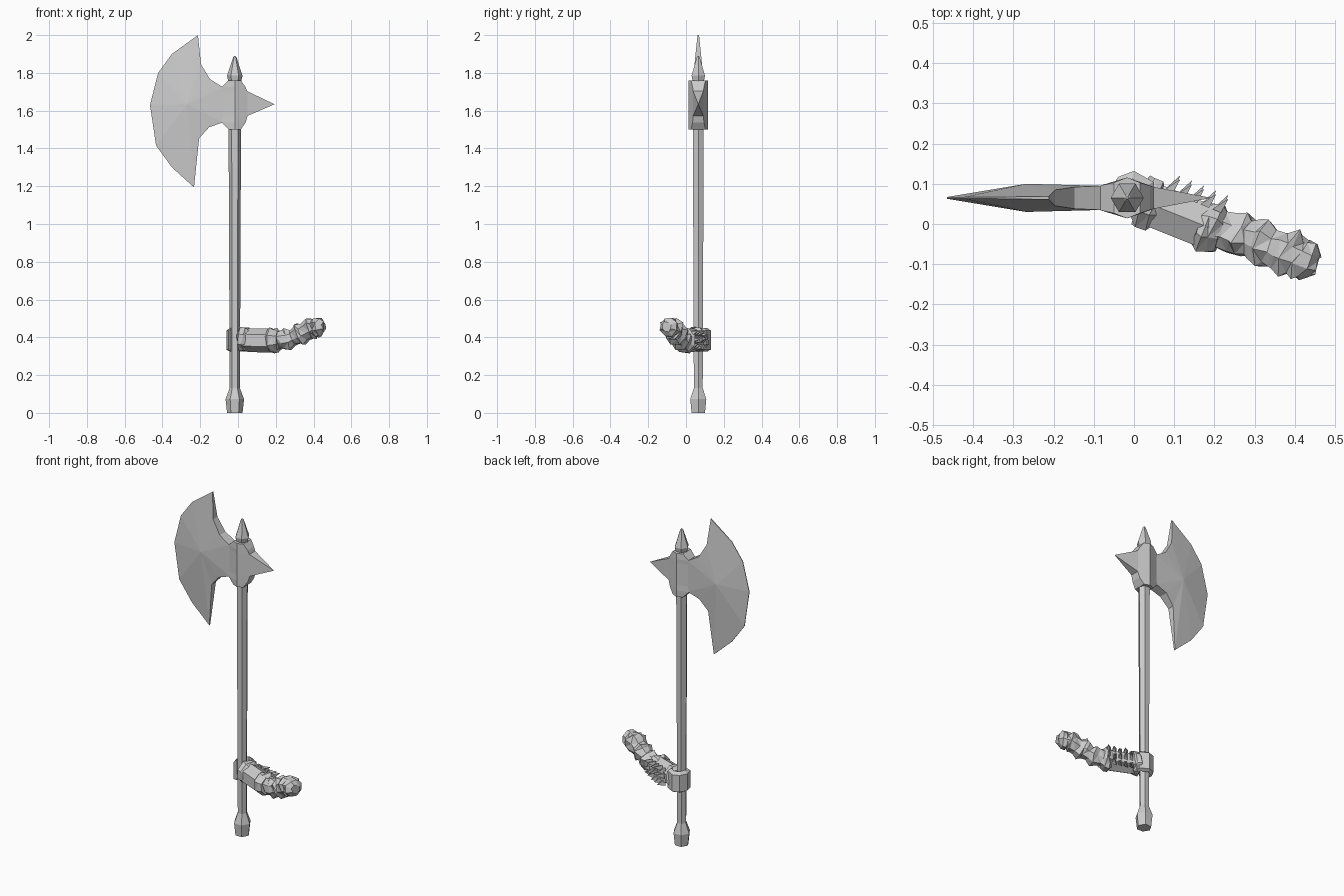
import bpy, bmesh, math, random
from mathutils import Vector

if "Cube" in bpy.data.objects:
    bpy.data.objects.remove(bpy.data.objects["Cube"])

random.seed(4)
CX, CY = -0.017, 0.065          # shaft axis


def finish(name, bm):
    bmesh.ops.recalc_face_normals(bm, faces=bm.faces)
    me = bpy.data.meshes.new(name)
    bm.to_mesh(me)
    bm.free()
    ob = bpy.data.objects.new(name, me)
    bpy.context.collection.objects.link(ob)
    return ob


def skin(bm, rings):
    """Bridge consecutive vertex loops and cap both ends."""
    loops = [[bm.verts.new(p) for p in r] for r in rings]
    n = len(loops[0])
    for a, b in zip(loops, loops[1:]):
        for i in range(n):
            j = (i + 1) % n
            bm.faces.new((a[i], a[j], b[j], b[i]))
    bm.faces.new(loops[0][::-1])
    bm.faces.new(loops[-1])


def hex_turned(name, profile):
    """Six-sided turned part on the shaft axis from (radius, z) pairs."""
    bm = bmesh.new()
    skin(bm, [[(CX + r * math.cos(i * math.pi / 3), CY + r * math.sin(i * math.pi / 3), z)
               for i in range(6)] for r, z in profile])
    return finish(name, bm)


def limb(name, stations, sides, jitter=0.0, shift=0.0):
    """Tube through (x, y, z, radius) stations with optional ragged surface."""
    bm = bmesh.new()
    rings = []
    pts = [Vector(s[:3]) for s in stations]
    for k, s in enumerate(stations):
        t = (pts[min(k + 1, len(pts) - 1)] - pts[max(k - 1, 0)]).normalized()
        u = t.cross(Vector((0, 0, 1))).normalized()
        v = u.cross(t)
        ring = []
        for i in range(sides):
            a = 2 * math.pi * (i + 0.5) / sides
            r = s[3] * (1 + random.uniform(-jitter, jitter))
            ring.append(pts[k] + (u * math.cos(a) + v * math.sin(a)) * r
                        + t * random.uniform(-shift, shift))
        rings.append(ring)
    skin(bm, rings)
    bmesh.ops.triangulate(bm, faces=[f for f in bm.faces if jitter and len(f.verts) == 4])
    return finish(name, bm)


# Shaft, pommel and top spike
hex_turned("shaft", [(0.027, 0.1), (0.033, 1.52)])
hex_turned("pommel", [(0.041, 0), (0.049, 0.073), (0.027, 0.132)])
hex_turned("top_spike", [(0.033, 1.75), (0.041, 1.785), (0.009, 1.882), (0.003, 1.89)])

# Head socket: ridge runs full height, side edges are chamfered
bm = bmesh.new()
rows = [(1.5, -0.05, 0.015, 0.038), (1.537, -0.086, 0.04, 0.03), (1.57, -0.086, 0.05, 0.027),
        (1.70, -0.086, 0.05, 0.027), (1.725, -0.086, 0.04, 0.03), (1.76, -0.05, 0.015, 0.038)]
skin(bm, [[(CX, CY - 0.051, z), (xr, CY - w, z), (xr, CY + w, z),
           (CX, CY + 0.051, z), (xl, CY + w, z), (xl, CY - w, z)] for z, xl, xr, w in rows])
finish("head_socket", bm)

# Back spike: four-sided pyramid
bm = bmesh.new()
base = [bm.verts.new((0.045, CY + y, z)) for y, z in
        ((-0.028, 1.57), (0.028, 1.57), (0.028, 1.705), (-0.028, 1.705))]
tip = bm.verts.new((0.193, CY, 1.634))
bm.faces.new(base)
for i in range(4):
    bm.faces.new((base[i], base[(i + 1) % 4], tip))
finish("back_spike", bm)

# Axe blade: outline (x, z, half thickness) fanned to a thick centre on both faces
outline = [(-0.08, 1.725, 0.03), (-0.148, 1.766, 0.027), (-0.196, 1.846, 0.02),
           (-0.212, 2.0, 0.004), (-0.35, 1.90, 0.002), (-0.423, 1.80, 0.002),
           (-0.466, 1.63, 0.002), (-0.434, 1.416, 0.002), (-0.35, 1.30, 0.002),
           (-0.233, 1.194, 0.004), (-0.206, 1.453, 0.02), (-0.153, 1.512, 0.027),
           (-0.08, 1.538, 0.03)]
bm = bmesh.new()
sides = []
for s in (-1, 1):
    vs = [bm.verts.new((x, CY + s * w, z)) for x, z, w in outline]
    mid = bm.verts.new((-0.268, CY + s * 0.035, 1.635))
    for i in range(len(vs)):
        bm.faces.new((vs[i], vs[(i + 1) % len(vs)], mid))
    sides.append(vs)
a, b = sides
for i in range(len(a)):
    j = (i + 1) % len(a)
    bm.faces.new((a[i], a[j], b[j], b[i]))
finish("axe_blade", bm)

# Grip band: open wrap around the back of the shaft
outer = [(0.055, 0.04), (0.048, 0.105), (0.0, 0.132), (-0.04, 0.117), (-0.062, 0.075), (-0.05, 0.028)]
bm = bmesh.new()
rings = []
for x, y in outer:
    d = (Vector((CX, CY)) - Vector((x, y))).normalized() * 0.02
    rings.append([(x, y, 0.335), (x, y, 0.435), (x + d.x, y + d.y, 0.45), (x + d.x, y + d.y, 0.325)])
skin(bm, rings)
finish("grip_band", bm)

# Wrist: cuffs at both ends of a plain six-sided sleeve
limb("inner_cuff", [(0.012, 0.06, 0.39, 0.05), (0.022, 0.056, 0.39, 0.068),
                    (0.045, 0.047, 0.388, 0.066), (0.06, 0.042, 0.387, 0.055)], 8, 0.08, 0.006)
limb("sleeve", [(0.03, 0.052, 0.385, 0.058), (0.06, 0.042, 0.385, 0.063),
                (0.185, -0.008, 0.382, 0.063)], 6)
limb("outer_cuff", [(0.165, 0.0, 0.383, 0.058), (0.18, -0.006, 0.383, 0.07),
                    (0.2, -0.014, 0.384, 0.066), (0.215, -0.02, 0.385, 0.05)], 8, 0.08, 0.006)

# Ragged arm: saw-tooth radii along a rising curve
guide = [(0.20, -0.008, 0.383, 0.05), (0.27, -0.03, 0.392, 0.051), (0.33, -0.05, 0.42, 0.054),
         (0.39, -0.075, 0.45, 0.055), (0.425, -0.092, 0.458, 0.053)]
stations = []
for p, q in zip(guide, guide[1:]):
    for f, k in ((0, 1.12), (0.3, 0.88), (0.65, 1.0)):
        s = [m + (n - m) * f for m, n in zip(p, q)]
        stations.append((s[0], s[1], s[2], s[3] * k))
stations += [(0.43, -0.093, 0.459, 0.051), (0.455, -0.104, 0.456, 0.027)]
limb("ragged_arm", stations, 8, 0.16, 0.009)

# Swept tufts along the back of the sleeve
bm = bmesh.new()
for k in range(5):
    x = 0.075 + k * 0.03
    y = 0.085 - k * 0.012
    for z in (0.35, 0.385, 0.42):
        h = 0.042 if z == 0.385 else 0.032
        root = [bm.verts.new(p) for p in ((x, y, z - 0.02), (x + 0.022, y - 0.009, z - 0.012),
                                          (x + 0.022, y - 0.009, z + 0.012), (x, y, z + 0.02))]
        end = bm.verts.new((x + 0.04, y + h - 0.006, z + random.uniform(-0.015, 0.015)))
        bm.faces.new(root)
        for i in range(4):
            bm.faces.new((root[i], root[(i + 1) % 4], end))
finish("sleeve_tufts", bm)
